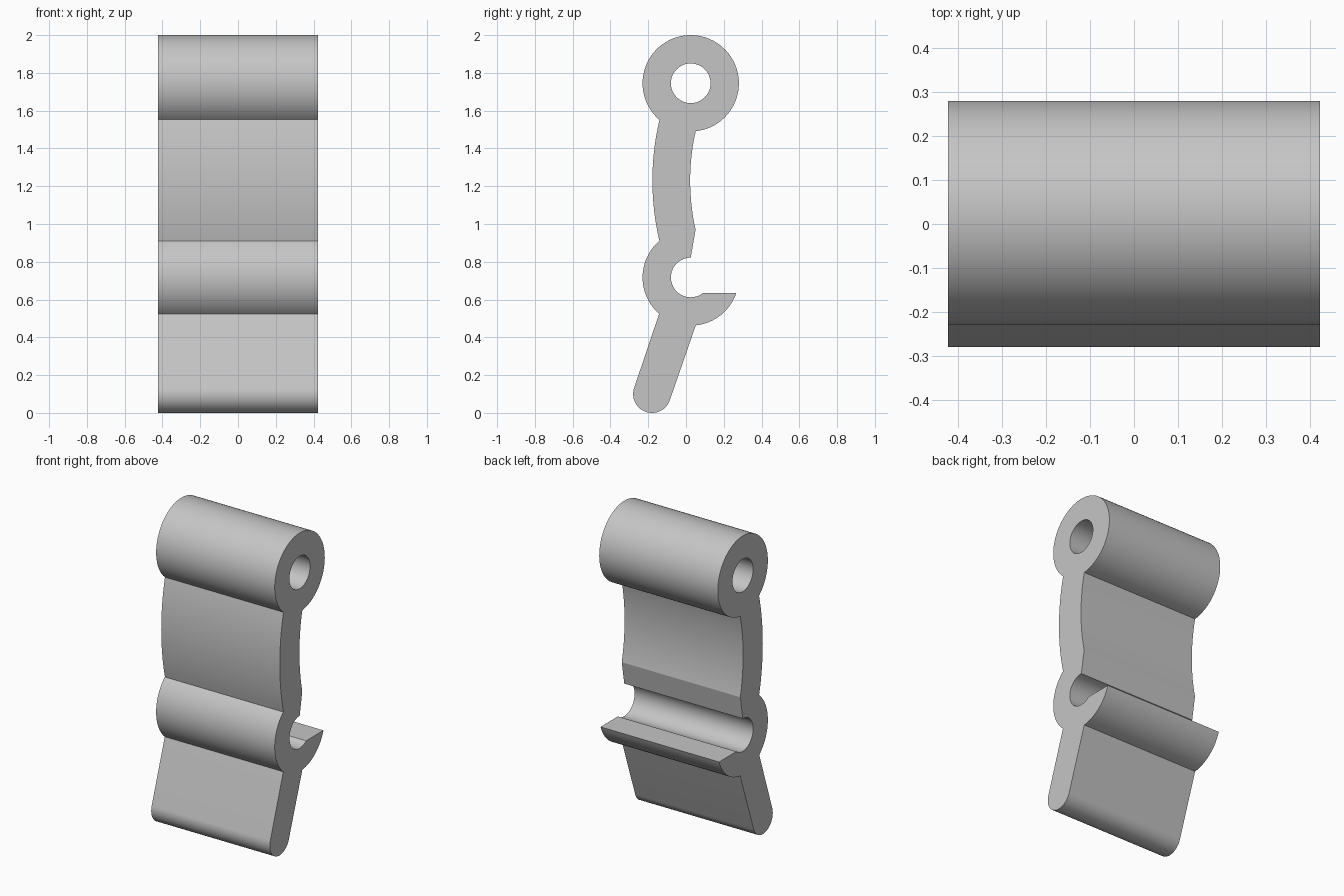
import bpy
import bmesh
from math import cos, sin, radians
from mathutils import Matrix

cube = bpy.data.objects.get("Cube")
if cube:
    bpy.data.objects.remove(cube, do_unlink=True)

WIDTH = 0.845
RING = (0.02, 1.745)      # centre of the closed eye
HOOK = (0.02, 0.717)      # centre of the open hook
BEND = (1.21, 1.23)       # centre of the curved arm's arcs
TIP = (-0.185, 0.1)       # centre of the rounded tab end
OUTER, INNER = 0.255, 0.105


def arc(centre, radius, start, end, steps):
    """Points along an arc, angles in degrees."""
    angles = [radians(start + (end - start) * i / steps) for i in range(steps + 1)]
    return [(centre[0] + radius * cos(a), centre[1] + radius * sin(a)) for a in angles]


def add_loop(curve, points):
    spline = curve.splines.new('POLY')
    spline.points.add(len(points) - 1)
    for p, (u, v) in zip(spline.points, points):
        p.co = (u, v, 0, 1)
    spline.use_cyclic_u = True


# Side outline of the latch, running counter-clockwise
outline = arc(RING, OUTER, -84, 229, 64)            # eye
outline += arc(BEND, 1.393, 166.6, 193.4, 16)       # front of arm
outline += arc(HOOK, OUTER, 131, 229, 24)           # front of hook
outline += arc(TIP, 0.1, 161, 341, 32)              # tab end
outline += arc(HOOK, OUTER, -84, -18.7, 16)         # underside of lip
outline += arc(HOOK, INNER, 308.7, 90, 40)          # hook socket
outline += arc(BEND, 1.193, 192.6, 167.4, 16)[:-1]  # back of arm

# Extrude the outline and its pin hole into one solid
curve = bpy.data.curves.new("latch_profile", 'CURVE')
curve.dimensions = '2D'
curve.fill_mode = 'BOTH'
curve.extrude = WIDTH / 2
add_loop(curve, outline)
add_loop(curve, arc(RING, INNER, 0, 360, 48)[:-1])
profile = bpy.data.objects.new("latch_profile", curve)
bpy.context.collection.objects.link(profile)
bpy.context.view_layer.update()
graph = bpy.context.evaluated_depsgraph_get()
mesh = bpy.data.meshes.new_from_object(profile.evaluated_get(graph))
bpy.data.objects.remove(profile, do_unlink=True)

# Weld the caps and stand the profile upright, width along x
bm = bmesh.new()
bm.from_mesh(mesh)
bmesh.ops.remove_doubles(bm, verts=bm.verts, dist=0.0002)
upright = Matrix(((0, 0, 1, 0), (1, 0, 0, 0.005), (0, 1, 0, 0), (0, 0, 0, 1)))
bmesh.ops.transform(bm, matrix=upright, verts=bm.verts)
bmesh.ops.recalc_face_normals(bm, faces=bm.faces)
bm.to_mesh(mesh)
bm.free()

latch = bpy.data.objects.new("hook_latch", mesh)
bpy.context.collection.objects.link(latch)

# Plain grey finish
grey = bpy.data.materials.new("light_grey")
grey.use_nodes = True
colour = (0.56, 0.56, 0.56, 1)
grey.diffuse_color = colour
grey.node_tree.nodes["Principled BSDF"].inputs["Base Color"].default_value = colour
mesh.materials.clear()
mesh.materials.append(grey)

bpy.ops.object.select_all(action='DESELECT')
latch.select_set(True)
bpy.context.view_layer.objects.active = latch
bpy.ops.object.shade_smooth_by_angle(angle=radians(20))
